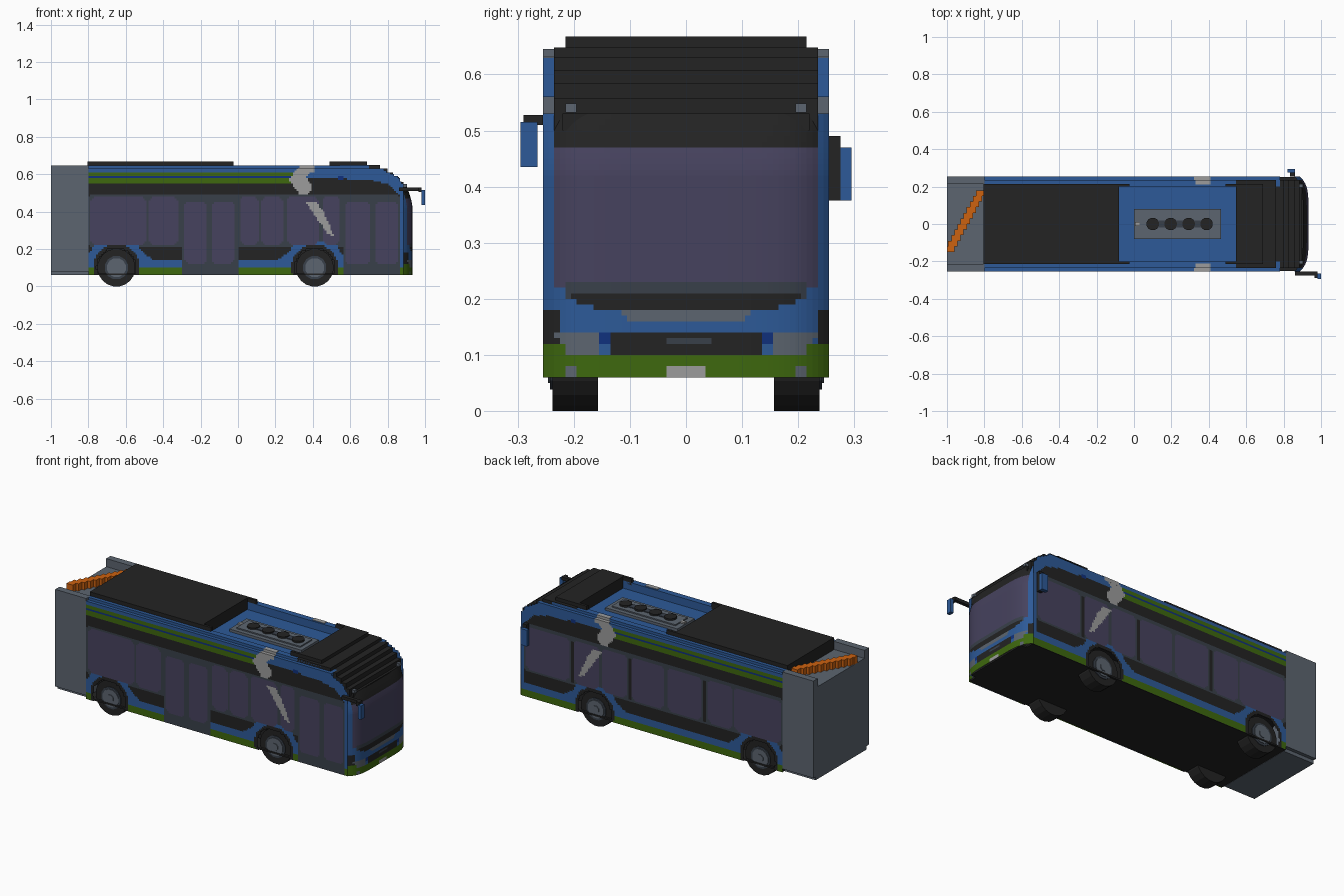
import bpy, math

cube = bpy.data.objects.get("Cube")
if cube:
    bpy.data.objects.remove(cube, do_unlink=True)

# Colours, given as sRGB bytes and stored as linear values
COLOURS = {"black": (35, 35, 35), "blue": (45, 90, 152), "green": (62, 104, 14),
           "window_purple": (70, 66, 94), "slate": (57, 64, 74), "grey": (92, 101, 112),
           "light_grey": (156, 156, 156), "orange": (205, 98, 16), "deep_blue": (16, 48, 125)}
NAMES = list(COLOURS)
MATS = []
for key, rgb in COLOURS.items():
    lin = [((c / 255 + 0.055) / 1.055) ** 2.4 for c in rgb] + [1]
    m = bpy.data.materials.new(key)
    m.use_nodes = True
    m.diffuse_color = lin
    bsdf = m.node_tree.nodes["Principled BSDF"]
    bsdf.inputs["Base Color"].default_value = lin
    bsdf.inputs["Roughness"].default_value = 0.8
    MATS.append(m)


def mesh_object(name, verts, faces, colours):
    me = bpy.data.meshes.new(name)
    me.from_pydata(verts, [], faces)
    used = sorted(set(colours))
    for c in used:
        me.materials.append(MATS[NAMES.index(c)])
    for p, c in zip(me.polygons, colours):
        p.material_index = used.index(c)
    ob = bpy.data.objects.new(name, me)
    bpy.context.collection.objects.link(ob)
    return ob


def box(name, x, y, z, colour):
    v = [(a, b, c) for a in x for b in y for c in z]
    f = [(0, 1, 3, 2), (4, 6, 7, 5), (0, 4, 5, 1), (2, 3, 7, 6), (0, 2, 6, 4), (1, 5, 7, 3)]
    return mesh_object(name, v, f, [colour] * 6)


def disc(name, centre, r, lo, hi, axis, colour, n=20):
    """Cylinder along y or z between lo and hi."""
    v = []
    for h in (lo, hi):
        for i in range(n):
            a = 2 * math.pi * (i + 0.5) / n
            p, q = centre[0] + r * math.cos(a), centre[1] + r * math.sin(a)
            v.append((p, h, q) if axis == "y" else (p, q, h))
    f = [(i, (i + 1) % n, n + (i + 1) % n, n + i) for i in range(n)]
    f += [tuple(range(n))[::-1], tuple(range(n, 2 * n))]
    if axis == "y":
        f = [q[::-1] for q in f]
    return mesh_object(name, v, f, [colour] * len(f))


def inside(p, poly):
    hit = False
    for (x1, y1), (x2, y2) in zip(poly, poly[1:] + poly[:1]):
        if (y1 > p[1]) != (y2 > p[1]) and p[0] < (x2 - x1) * (p[1] - y1) / (y2 - y1) + x1:
            hit = not hit
    return hit


def rect(x0, x1, z0, z1, c=0.0):
    """Rectangle with corners cut by c."""
    if not c:
        return [(x0, z0), (x1, z0), (x1, z1), (x0, z1)]
    return [(x0 + c, z0), (x1 - c, z0), (x1, z0 + c), (x1, z1 - c),
            (x1 - c, z1), (x0 + c, z1), (x0, z1 - c), (x0, z0 + c)]


def painted_panel(name, u, v, place, paint, flip):
    """Grid of small square cells, each coloured by paint(u, v); None leaves a hole."""
    nu, nv = round((u[1] - u[0]) / 0.01), round((v[1] - v[0]) / 0.01)
    du, dv = (u[1] - u[0]) / nu, (v[1] - v[0]) / nv
    verts = [place(u[0] + i * du, v[0] + j * dv) for j in range(nv + 1) for i in range(nu + 1)]
    faces, cols = [], []
    for j in range(nv):
        for i in range(nu):
            c = paint(u[0] + (i + 0.5) * du, v[0] + (j + 0.5) * dv)
            if c:
                a = j * (nu + 1) + i
                q = (a, a + 1, a + nu + 2, a + nu + 1)
                faces.append(q[::-1] if flip else q)
                cols.append(c)
    return mesh_object(name, verts, faces, cols)


WHEELS = (-0.65, 0.41)
OUTLINE = [(-0.9, 0), (0.91, 0), (0.91, 0.52), (0.88, 0.55), (0.85, 0.59),
           (0.79, 0.615), (0.73, 0.64), (-0.9, 0.64)]
ARCH = [(-0.2, 0.105), (-0.2, 0.14), (-0.14, 0.18), (-0.12, 0.215), (-0.08, 0.24),
        (0.08, 0.24), (0.12, 0.215), (0.14, 0.18), (0.2, 0.14), (0.2, 0.105)]

# Paint layers shared by both sides, later layers cover earlier ones
BASE = [("slate", rect(-0.8, 0.87, 0.21, 0.49, 0.02)),
        ("blue", rect(-0.9, 0.34, 0.575, 0.65)),
        ("green", rect(-0.9, 0.32, 0.59, 0.61)), ("deep_blue", rect(-0.9, 0.31, 0.58, 0.59)),
        ("green", rect(-0.9, 0.3, 0.55, 0.58)),
        ("blue", [(0.34, 0.65), (0.34, 0.585), (0.7, 0.57), (0.8, 0.545), (0.865, 0.49),
                  (0.865, 0.12), (0.92, 0.12), (0.92, 0.65)]),
        ("deep_blue", rect(0.53, 0.56, 0.575, 0.595)),
        ("blue", rect(-0.9, 0.9, 0.105, 0.14)), ("green", rect(-0.9, 0.9, 0.05, 0.105))]
BASE += [("blue", [(w + x, z) for x, z in ARCH]) for w in WHEELS]
RIBBON = [("light_grey", [(0.33, 0.65), (0.41, 0.65), (0.365, 0.58), (0.4, 0.53), (0.37, 0.49),
                          (0.33, 0.49), (0.27, 0.57)]),
          ("light_grey", [(0.36, 0.455), (0.415, 0.455), (0.457, 0.4), (0.515, 0.265), (0.48, 0.28)])]


def panes(spans, z0, z1):
    return [("window_purple", rect(a, b, z0, z1, 0.02)) for a, b in spans]


DOORS = [("slate", rect(-0.3, 0.0, 0.06, 0.48)), ("slate", rect(0.56, 0.865, 0.06, 0.47))]
RIGHT = BASE + DOORS + panes([(-0.785, -0.49), (-0.475, -0.32), (0.01, 0.11), (0.125, 0.24),
                              (0.26, 0.43), (0.45, 0.545)], 0.225, 0.48)
RIGHT += panes([(-0.285, -0.165), (-0.14, -0.02), (0.57, 0.705), (0.73, 0.855)], 0.12, 0.455) + RIBBON
LEFT = BASE + panes([(-0.785, -0.49), (-0.475, -0.315), (-0.28, -0.06), (-0.04, 0.17),
                     (0.2, 0.36), (0.38, 0.54), (0.575, 0.85)], 0.225, 0.475)
LEFT += [("black", rect(x - 0.008, x + 0.008, 0.22, 0.46)) for x in (0.556, 0.184, -0.297)] + RIBBON


def side_paint(layers):
    def paint(x, z):
        r = min(math.hypot(x - w, z - 0.1) for w in WHEELS)
        if r < 0.105 or not inside((x, z), OUTLINE):
            return None
        if r < 0.125:
            return "black"
        return next((c for c, p in reversed(layers) if inside((x, z), p)), "black")
    return paint


painted_panel("right_side", (-0.8, 0.885), (0.06, 0.63), lambda x, z: (x, -0.255, z), side_paint(RIGHT), False)
painted_panel("left_side", (-0.8, 0.885), (0.06, 0.63), lambda x, z: (x, 0.255, z), side_paint(LEFT), True)

# Curved front, painted in (distance from centre, height)
FRONT = [("window_purple", rect(0, 0.235, 0.22, 0.47)), ("slate", rect(0, 0.215, 0.2, 0.228)),
         ("black", [(-0.01, 0.18), (0.15, 0.18), (0.21, 0.2), (0.21, 0.21), (-0.01, 0.21)]),
         ("black", rect(0, 0.235, 0.47, 0.6)), ("black", rect(0.23, 0.26, 0.115, 0.18)),
         ("grey", [(-0.01, 0.16), (0.1, 0.16), (0.12, 0.18), (-0.01, 0.18)]),
         ("green", rect(0, 0.26, 0.05, 0.1)), ("green", rect(0.215, 0.26, 0.05, 0.12)),
         ("black", rect(0, 0.137, 0.1, 0.14)), ("slate", rect(0, 0.04, 0.115, 0.135)),
         ("deep_blue", rect(0.14, 0.16, 0.12, 0.14)),
         ("grey", [(0.16, 0.105), (0.21, 0.1), (0.235, 0.14), (0.16, 0.14)]),
         ("light_grey", rect(0, 0.037, 0.05, 0.08)), ("grey", rect(0.197, 0.213, 0.06, 0.08))]


def front_place(y, z):
    lean = 0.03 * max(0, (z - 0.42) / 0.11) ** 1.5
    return (0.885 + 0.048 * (1 - (abs(y) / 0.255) ** 6) - lean, y, z)


painted_panel("front_end", (-0.255, 0.255), (0.06, 0.53), front_place,
              lambda y, z: next((c for c, p in reversed(FRONT) if inside((abs(y), z), p)), "blue"), False)

# Hidden core and floor
box("body_core", (-0.8, 0.86), (-0.2, 0.2), (0.24, 0.58), "black")
box("chassis", (-0.8, 0.88), (-0.15, 0.15), (0.062, 0.24), "black")
box("underside", (-0.8, 0.885), (-0.25, 0.25), (0.061, 0.07), "black")
box("front_underside", (0.88, 0.92), (-0.2, 0.2), (0.061, 0.07), "black")

# Roof: rails, rear cover, sunken deck with fans
for s, side in ((-1, "right"), (1, "left")):
    ys = lambda a, b: sorted((s * a, s * b))
    box(side + "_roof_edge", (-0.8, 0.78), ys(0.2, 0.2545), (0.56, 0.63), "blue")
    box(side + "_roof_rail", (-0.8, 0.7), ys(0.2, 0.235), (0.6, 0.645), "blue")
    box(side + "_ribbon_top", (0.32, 0.41), ys(0.2, 0.2552), (0.61, 0.632), "light_grey")
    box(side + "_ribbon_rail", (0.33, 0.41), ys(0.21, 0.2352), (0.62, 0.647), "light_grey")
    box(side + "_rear_cover_arm", (-0.08, -0.025), ys(0.2, 0.215), (0.6, 0.668), "black")
    box(side + "_front_cover_arm", (0.49, 0.55), ys(0.2, 0.215), (0.6, 0.668), "black")
    box(side + "_rear_wall", (-1, -0.8), ys(0.215, 0.255), (0.08, 0.645), "grey")
    box(side + "_marker_light", (0.88, 0.903), ys(0.195, 0.215), (0.532, 0.548), "grey")
box("rear_roof_cover", (-0.805, -0.08), (-0.215, 0.215), (0.57, 0.668), "black")
box("roof_deck", (-0.08, 0.55), (-0.2, 0.2), (0.56, 0.6), "blue")
box("fan_tray", (0.0, 0.465), (-0.08, 0.08), (0.6, 0.615), "grey")
box("fan_tray_inner", (0.03, 0.44), (-0.055, 0.055), (0.615, 0.622), "grey")
box("fan_strip", (0.07, 0.41), (-0.018, 0.018), (0.622, 0.627), "slate")
box("fan_tray_light", (0.005, 0.03), (-0.01, 0.01), (0.615, 0.624), "light_grey")
for i in range(4):
    disc(f"roof_fan_{i + 1}", (0.1 + 0.096 * i, 0), 0.034, 0.615, 0.632, "z", "black", 12)

# Stepped front dome
STEPS = [(0.69, 0.668, 0.215), (0.76, 0.648, 0.235), (0.80, 0.63, 0.235), (0.83, 0.608, 0.235),
         (0.86, 0.585, 0.235), (0.885, 0.558, 0.235), (0.898, 0.53, 0.22)]
for i, (x, z, y) in enumerate(STEPS):
    box(f"dome_step_{i + 1}", (0.545, x), (-y, y), (0.5, z), "black")

# Grey rear block with its diagonal orange stair
box("rear_block", (-1, -0.8), (-0.215, 0.215), (0.08, 0.598), "grey")
box("rear_lip", (-1, -0.8), (-0.235, 0.235), (0.06, 0.08), "grey")
for i in range(11):
    x, y = -0.985 + 0.0165 * i, -0.15 + 0.03 * i
    box(f"orange_step_{i + 1}", (max(-1, x - 0.025), min(-0.8, x + 0.025)), (y, y + 0.03), (0.59, 0.64), "orange")

# Wheels
for w, end in zip(WHEELS, ("rear", "front")):
    for s, side in ((-1, "right"), (1, "left")):
        n = f"{end}_{side}_"
        lay = lambda part, r, a, b, c, k: disc(n + part, (w, 0.1), r, *sorted((s * a, s * b)), "y", c, k)
        lay("tyre", 0.1012, 0.157, 0.238, "black", 20)
        lay("rim", 0.064, 0.2, 0.242, "slate", 12)
        lay("hub", 0.052, 0.2, 0.246, "grey", 12)
        lay("hub_cap", 0.022, 0.2, 0.25, "grey", 8)

# Mirrors
box("right_mirror_arm", (0.86, 0.98), (-0.275, -0.255), (0.51, 0.528), "black")
box("right_mirror_bar", (0.965, 0.982), (-0.29, -0.265), (0.505, 0.528), "black")
box("right_mirror", (0.98, 1.0), (-0.295, -0.265), (0.435, 0.515), "blue")
box("left_mirror_mount", (0.835, 0.86), (0.255, 0.275), (0.375, 0.49), "black")
box("left_mirror", (0.82, 0.86), (0.275, 0.295), (0.375, 0.47), "blue")
